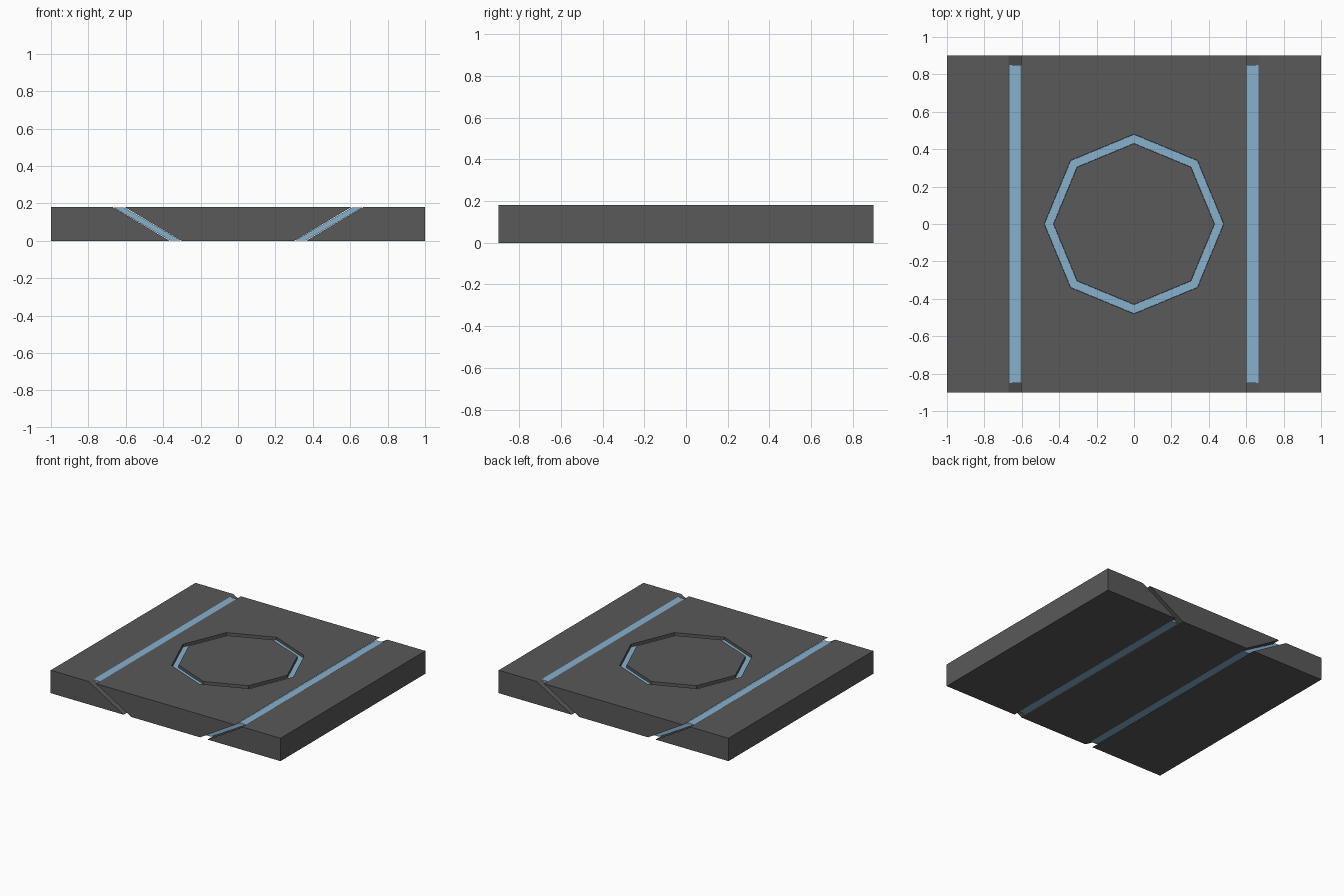
import bpy, bmesh, math

if "Cube" in bpy.data.objects:
    bpy.data.objects.remove(bpy.data.objects["Cube"])

H = 0.18      # slab height
HALF_Y = 0.9  # half depth of the slab


def material(name, color):
    m = bpy.data.materials.new(name)
    m.diffuse_color = (*color, 1)
    m.use_nodes = True
    m.node_tree.nodes["Principled BSDF"].inputs["Base Color"].default_value = m.diffuse_color
    return m


DARK = material("dark_panel", (0.1, 0.1, 0.1))
BLUE = material("blue_light", (0.24, 0.44, 0.61))


def finish(bm, name, mat):
    bmesh.ops.recalc_face_normals(bm, faces=bm.faces[:])
    me = bpy.data.meshes.new(name)
    bm.to_mesh(me)
    bm.free()
    ob = bpy.data.objects.new(name, me)
    bpy.context.collection.objects.link(ob)
    if mat:
        me.materials.append(mat)
    return ob


def prism(name, profile, half_y, mat):
    """Extrude an (x, z) profile along y."""
    bm = bmesh.new()
    face = bm.faces.new([bm.verts.new((x, -half_y, z)) for x, z in profile])
    out = bmesh.ops.extrude_face_region(bm, geom=[face])
    verts = [g for g in out["geom"] if isinstance(g, bmesh.types.BMVert)]
    bmesh.ops.translate(bm, verts=verts, vec=(0, 2 * half_y, 0))
    return finish(bm, name, mat)


def octagon_ring(name, r_in, r_out, z0, z1, mat=None):
    bm = bmesh.new()
    section = [(r_in, z0), (r_out, z0), (r_out, z1), (r_in, z1)]
    loops = []
    for i in range(8):
        a = i * math.tau / 8
        loops.append([bm.verts.new((r * math.cos(a), r * math.sin(a), z))
                      for r, z in section])
    for i in range(8):
        p, q = loops[i], loops[(i + 1) % 8]
        for k in range(4):
            n = (k + 1) % 4
            bm.faces.new((p[k], p[n], q[n], q[k]))
    return finish(bm, name, mat)


# Centre slab with undercut sides
centre = prism("centre_slab", [(-0.30, 0), (0.30, 0), (0.605, H), (-0.605, H)],
               HALF_Y, DARK)

# Octagonal groove cut into the top
cutter = octagon_ring("groove_cutter", 0.43, 0.48, 0.14, 0.25)
cutter.hide_render = True
cutter.hide_viewport = True
cut = centre.modifiers.new("groove", "BOOLEAN")
cut.operation = "DIFFERENCE"
cut.solver = "EXACT"
cut.object = cutter

# Light ring lying in the groove
octagon_ring("ring_light", 0.431, 0.479, 0.139, 0.158, BLUE)

# Side slabs and the slanted light strips in the slots
for side, s in (("left", -1), ("right", 1)):
    prism(side + "_slab",
          [(s * x, z) for x, z in ((1, 0), (1, H), (0.67, H), (0.365, 0))],
          HALF_Y, DARK)
    prism(side + "_light_strip",
          [(s * x, z) for x, z in ((0.306, 0.002), (0.362, 0.002),
                                   (0.665, 0.178), (0.609, 0.178))],
          0.85, BLUE)
